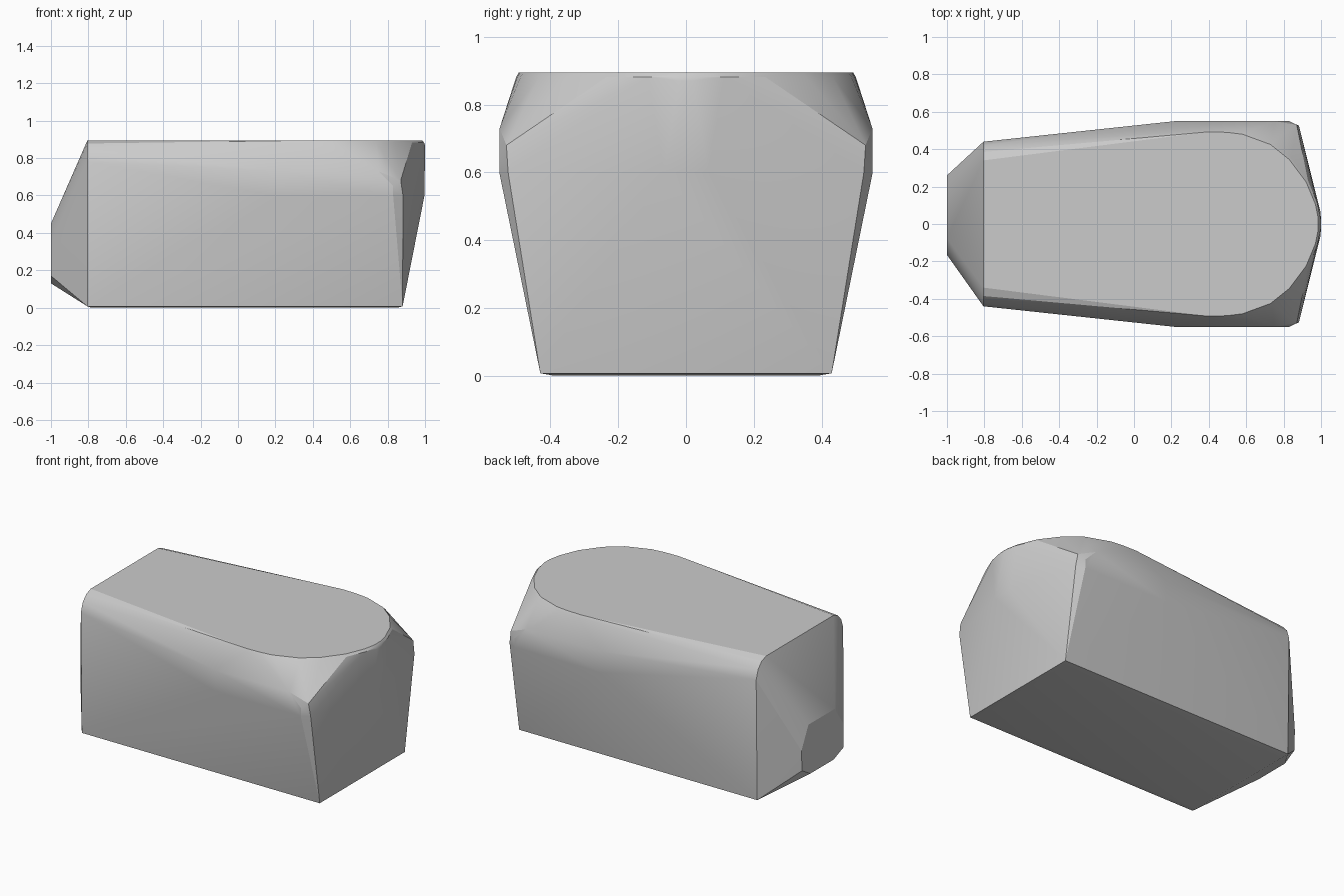
import bpy, bmesh

if "Cube" in bpy.data.objects:
    bpy.data.objects.remove(bpy.data.objects["Cube"])

bm = bmesh.new()


def pair(x, y, z):
    """Add a point and its mirror across the centre plane."""
    for s in (1, -1):
        bm.verts.new((x, s * y, z))


# Base, with a tiny softened lower edge
for x, inset in ((-0.805, 0.02), (0.88, -0.03)):
    pair(x, 0.43, 0.007)
    pair(x + inset, 0.39, 0.0)

# Rounded upper corners of the back end
for y, z in ((0.44, 0.78), (0.42, 0.84), (0.385, 0.878), (0.34, 0.895)):
    pair(-0.805, y, z)

# Widest band along the flanks and the vertical front corners
for x, y, z in ((0.22, 0.55, 0.595), (0.22, 0.55, 0.73), (0.75, 0.55, 0.73),
                (0.83, 0.55, 0.65), (0.83, 0.55, 0.595),
                (0.87, 0.53, 0.68), (0.882, 0.525, 0.60)):
    pair(x, y, z)

# Curved front rim of the flat top, with a fine bevel just below it
for x, y in ((0.40, 0.493), (0.50, 0.49), (0.58, 0.48), (0.73, 0.425), (0.83, 0.345),
             (0.92, 0.225), (0.97, 0.105), (0.985, 0.03)):
    pair(x, y, 0.895)
    pair(x + 0.01, y + 0.008, 0.882)

# Upright nose line
pair(1.0, 0.02, 0.87)
pair(0.997, 0.065, 0.60)

# Slightly off-centre facet closing the back end
for y, z in ((-0.075, 0.45), (0.19, 0.45), (0.26, 0.31), (0.255, 0.18),
             (0.17, 0.13), (-0.065, 0.13), (-0.165, 0.17), (-0.165, 0.32)):
    bm.verts.new((-1.0, y, z))

# Wrap the section points in a faceted convex shell
res = bmesh.ops.convex_hull(bm, input=bm.verts[:])
loose = [v for v in bm.verts if not v.link_faces]
bmesh.ops.delete(bm, geom=loose, context='VERTS')
bmesh.ops.dissolve_limit(bm, angle_limit=0.01, verts=bm.verts[:], edges=bm.edges[:])
bmesh.ops.recalc_face_normals(bm, faces=bm.faces[:])

mesh = bpy.data.meshes.new("faceted_block")
bm.to_mesh(mesh)
bm.free()
block = bpy.data.objects.new("faceted_block", mesh)
bpy.context.collection.objects.link(block)

# Soft shading across shallow facets
bpy.context.view_layer.objects.active = block
block.select_set(True)
bpy.ops.object.shade_smooth_by_angle(angle=0.35)
